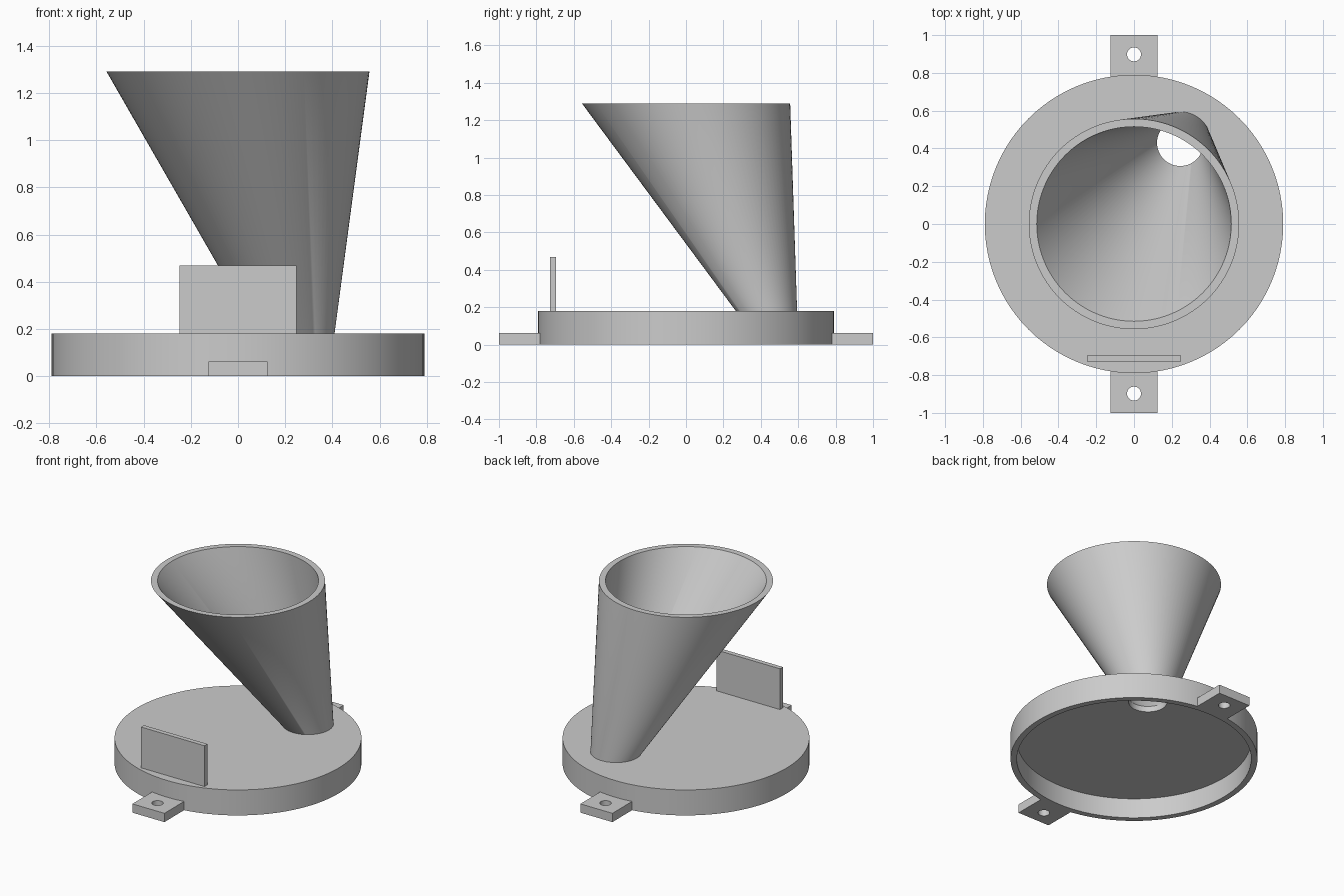
import bpy, bmesh
from math import cos, sin, tau, radians

cube = bpy.data.objects.get("Cube")
if cube:
    bpy.data.objects.remove(cube, do_unlink=True)

SEGMENTS = 96
NECK = (0.245, 0.43)        # where the funnel meets the base
CENTRE = (0, 0)
BASE_TOP, CEILING = 0.18, 0.14

grey = bpy.data.materials.new("plain grey")
grey.use_nodes = True
grey.diffuse_color = (0.6, 0.6, 0.6, 1)
grey.node_tree.nodes["Principled BSDF"].inputs["Base Color"].default_value = grey.diffuse_color


def finish(name, bm):
    """Turn a bmesh into a shaded, coloured object."""
    bmesh.ops.recalc_face_normals(bm, faces=bm.faces)
    mesh = bpy.data.meshes.new(name)
    bm.to_mesh(mesh)
    bm.free()
    mesh.materials.append(grey)
    obj = bpy.data.objects.new(name, mesh)
    bpy.context.collection.objects.link(obj)
    return obj


def smooth(obj):
    bpy.ops.object.select_all(action='DESELECT')
    obj.select_set(True)
    bpy.context.view_layer.objects.active = obj
    bpy.ops.object.shade_smooth_by_angle(angle=radians(30))


def ring_shell(name, rings):
    """Skin a closed loop of circles, each given as (centre, radius, z)."""
    bm = bmesh.new()
    loops = []
    for (cx, cy), r, z in rings:
        loops.append([bm.verts.new((cx + r * cos(tau * i / SEGMENTS),
                                    cy + r * sin(tau * i / SEGMENTS), z))
                      for i in range(SEGMENTS)])
    for a, b in zip(loops, loops[1:] + loops[:1]):
        for i in range(SEGMENTS):
            j = (i + 1) % SEGMENTS
            bm.faces.new((a[i], a[j], b[j], b[i]))
    obj = finish(name, bm)
    smooth(obj)
    return obj


def box(name, low, high):
    bm = bmesh.new()
    bmesh.ops.create_cube(bm, size=1)
    for v in bm.verts:
        v.co = [lo + (c + 0.5) * (hi - lo) for c, lo, hi in zip(v.co, low, high)]
    return finish(name, bm)


# Hollow lid-like base, open underneath, with an off-centre opening
ring_shell("base", [
    (CENTRE, 0.79, 0), (CENTRE, 0.79, BASE_TOP),
    (NECK, 0.164, BASE_TOP), (NECK, 0.164, CEILING),
    (CENTRE, 0.75, CEILING), (CENTRE, 0.75, 0)])

# Leaning funnel whose neck fills the opening
ring_shell("funnel", [
    (NECK, 0.164, CEILING), (NECK, 0.164, BASE_TOP),
    (CENTRE, 0.557, 1.29), (CENTRE, 0.515, 1.29),
    (NECK, 0.123, BASE_TOP), (NECK, 0.123, CEILING)])

# Upright plate near the front edge
box("front_plate", (-0.248, -0.728, BASE_TOP - 0.01), (0.248, -0.695, 0.468))

# Drilled mounting tabs at front and back
for name, side in (("front_tab", -1), ("back_tab", 1)):
    y0, y1 = sorted((side * 0.76, side * 1.0))
    tab = box(name, (-0.125, y0, 0), (0.125, y1, 0.062))
    bm = bmesh.new()
    bmesh.ops.create_cone(bm, cap_ends=True, segments=48, radius1=0.037,
                          radius2=0.037, depth=0.4)
    bmesh.ops.translate(bm, verts=bm.verts, vec=(0, side * 0.898, 0))
    drill = finish("drill", bm)
    drill.hide_render = True
    cut = tab.modifiers.new("hole", 'BOOLEAN')
    cut.operation = 'DIFFERENCE'
    cut.solver = 'EXACT'
    cut.object = drill
    bpy.context.view_layer.objects.active = tab
    bpy.ops.object.modifier_apply(modifier=cut.name)
    bpy.data.objects.remove(drill, do_unlink=True)
    smooth(tab)
